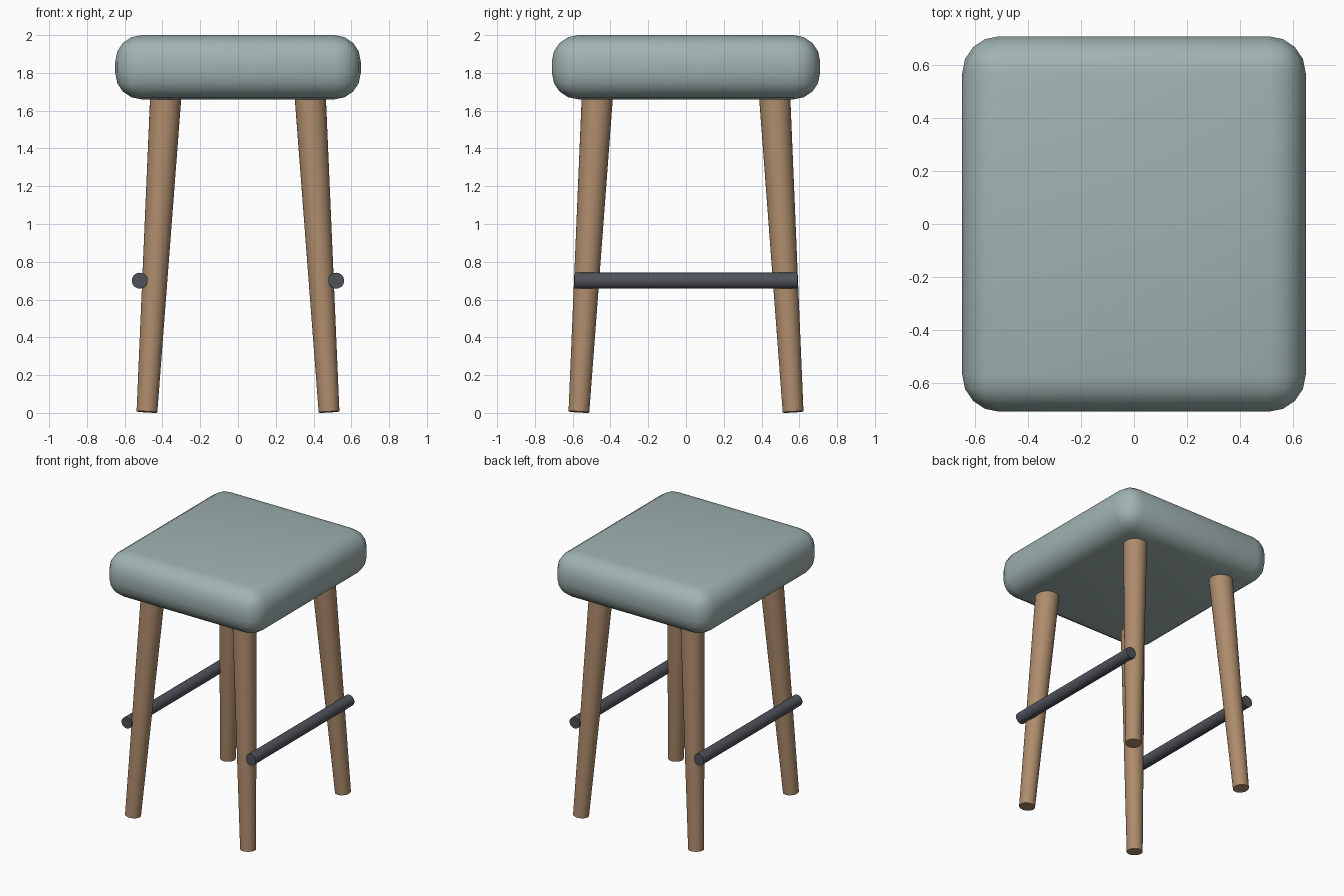
import bpy
import math
from mathutils import Vector

cube = bpy.data.objects.get("Cube")
if cube:
    bpy.data.objects.remove(cube, do_unlink=True)


def make_material(name, rgb, roughness):
    mat = bpy.data.materials.new(name)
    mat.use_nodes = True
    colour = (*rgb, 1.0)
    mat.diffuse_color = colour
    shader = mat.node_tree.nodes["Principled BSDF"]
    shader.inputs["Base Color"].default_value = colour
    shader.inputs["Roughness"].default_value = roughness
    return mat


fabric = make_material("sage_fabric", (0.35, 0.45, 0.44), 0.9)
wood = make_material("warm_wood", (0.42, 0.26, 0.15), 0.6)
metal = make_material("dark_metal", (0.08, 0.085, 0.105), 0.4)


def rod(name, start, end, r_start, r_end, mat):
    """Round, optionally tapered bar between two points."""
    start, end = Vector(start), Vector(end)
    axis = end - start
    bpy.ops.mesh.primitive_cone_add(
        vertices=32, radius1=r_start, radius2=r_end, depth=axis.length,
        location=(start + end) / 2,
        rotation=axis.to_track_quat("Z", "Y").to_euler())
    obj = bpy.context.object
    obj.name = name
    obj.data.materials.append(mat)
    bpy.ops.object.shade_smooth_by_angle(angle=math.radians(35))
    return obj


# Cushioned seat: a box with deep rounded edges
bpy.ops.mesh.primitive_cube_add(size=1, location=(0, 0, 1.83))
seat = bpy.context.object
seat.name = "seat"
seat.scale = (1.30, 1.42, 0.34)
bpy.ops.object.transform_apply(location=False, rotation=False, scale=True)
bevel = seat.modifiers.new("rounded_edges", "BEVEL")
bevel.width = 0.14
bevel.segments = 4
bpy.ops.object.modifier_apply(modifier=bevel.name)
seat.data.materials.append(fabric)
bpy.ops.object.shade_smooth_by_angle(angle=math.radians(40))

# Splayed tapered legs and the footrests beside them
for side, sx in (("left", 1), ("right", -1)):
    for end, sy in (("front", -1), ("back", 1)):
        rod(f"{end}_{side}_leg",
            (0.482 * sx, 0.567 * sy, 0.005), (0.381 * sx, 0.468 * sy, 1.70),
            0.055, 0.083, wood)
    rod(f"{side}_footrest", (0.52 * sx, -0.59, 0.70), (0.52 * sx, 0.59, 0.70),
        0.042, 0.042, metal)
